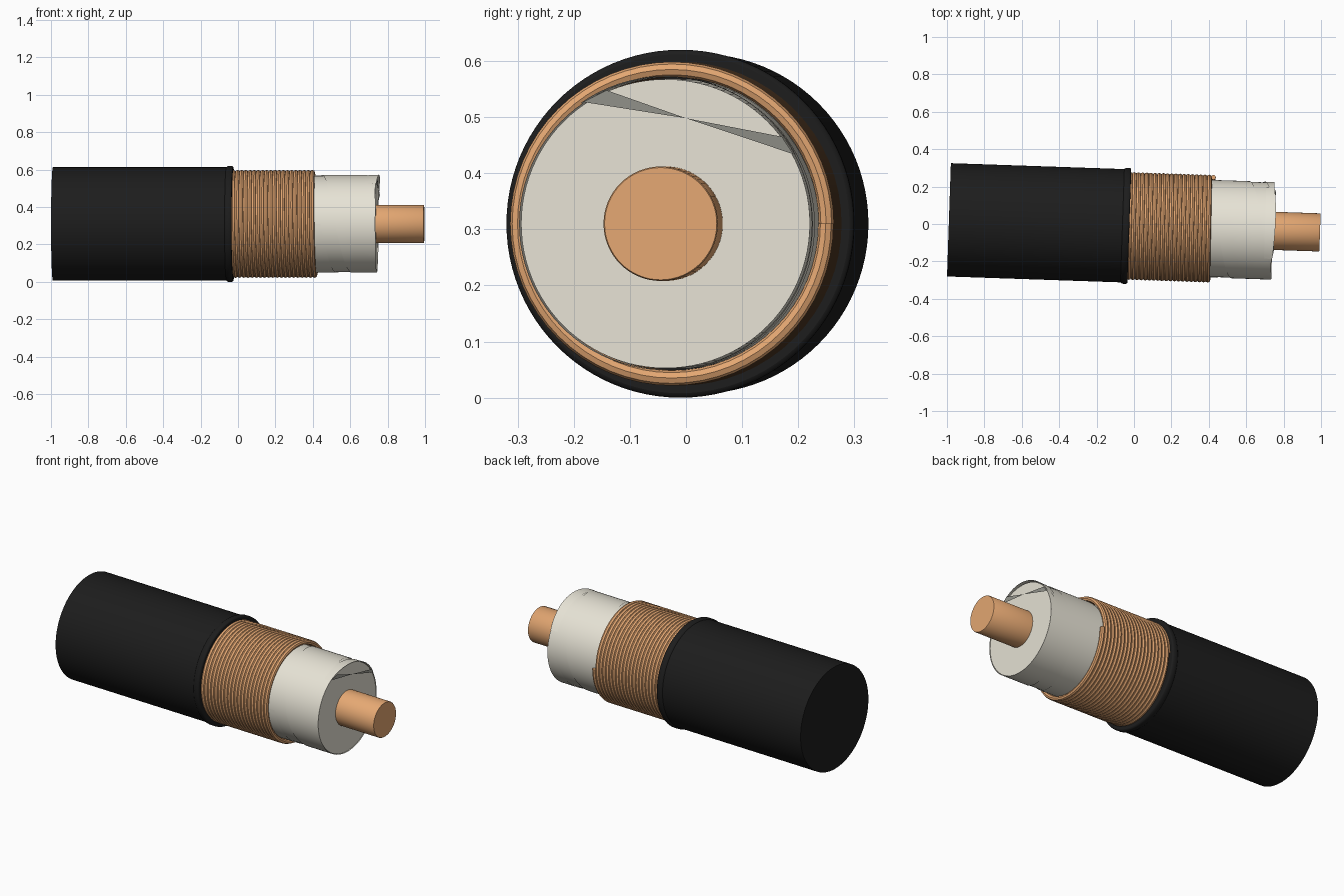
import bpy, math
from mathutils import Matrix

if "Cube" in bpy.data.objects:
    bpy.data.objects.remove(bpy.data.objects["Cube"])

# Shared placement: the cable axis runs along x, turned slightly about z
PLACE = Matrix.Translation((0, -0.0113, 0.31)) @ Matrix.Rotation(-0.034, 4, 'Z')


def material(name, rgb):
    m = bpy.data.materials.new(name)
    m.diffuse_color = (*rgb, 1)
    m.use_nodes = True
    m.node_tree.nodes["Principled BSDF"].inputs["Base Color"].default_value = m.diffuse_color
    return m


RUBBER = material("black_rubber", (0.012, 0.012, 0.012))
COPPER = material("copper", (0.78, 0.39, 0.17))
CREAM = material("cream_plastic", (0.80, 0.77, 0.67))
GREY = material("tape_end_grey", (0.36, 0.36, 0.32))


def make(name, verts, faces, mat, smooth=True):
    me = bpy.data.meshes.new(name)
    me.from_pydata(verts, [], faces)
    me.transform(PLACE)
    me.materials.append(mat)
    ob = bpy.data.objects.new(name, me)
    bpy.context.collection.objects.link(ob)
    if smooth:
        bpy.ops.object.select_all(action='DESELECT')
        ob.select_set(True)
        bpy.context.view_layer.objects.active = ob
        bpy.ops.object.shade_smooth_by_angle(angle=math.radians(40))
    return ob


def grid_faces(rows, cols, wrap):
    """Quads joining consecutive rows of points."""
    return [(i * cols + j, i * cols + (j + 1) % cols,
             (i + 1) * cols + (j + 1) % cols, (i + 1) * cols + j)
            for i in range(rows - 1) for j in range(cols if wrap else cols - 1)]


def lathe(name, profile, mat, n=96):
    """Solid of revolution about x from (x, radius) points, with flat caps."""
    verts = [(x, r * math.cos(2 * math.pi * j / n), r * math.sin(2 * math.pi * j / n))
             for x, r in profile for j in range(n)]
    faces = grid_faces(len(profile), n, True)
    last = (len(profile) - 1) * n
    faces = [f[::-1] for f in faces]
    faces += [tuple(reversed(range(n))), tuple(range(last, last + n))]
    return make(name, verts, faces, mat)


# Outer jacket with a raised lip at the stripped edge
lathe("jacket", [(-0.99, 0.303), (-0.062, 0.303), (-0.058, 0.307), (-0.053, 0.31),
                 (-0.032, 0.31), (-0.027, 0.307), (-0.025, 0.302)], RUBBER)

# Inner insulation and the conductor
lathe("insulation", [(-0.1, 0.2575), (0.74, 0.2575)], CREAM)
lathe("conductor", [(0.7, 0.102), (0.992, 0.102), (0.995, 0.1)], COPPER, 64)

# Copper shield: tightly wound round wire
turns, steps, sides = 20, 64, 8
R, wire, x0, x1 = 0.275, 0.0135, -0.03, 0.415
verts = []
total = turns * steps
for i in range(total + 1):
    a = 2 * math.pi * i / steps
    x = x0 + (x1 - x0) * i / total
    for k in range(sides):
        b = 2 * math.pi * k / sides
        r = R + wire * math.cos(b)
        verts.append((x + wire * math.sin(b), r * math.cos(a), r * math.sin(a)))
faces = grid_faces(total + 1, sides, True)
faces += [tuple(reversed(range(sides))), tuple(range(total * sides, (total + 1) * sides))]
make("shield_winding", verts, faces, COPPER)

# Helical tape around the insulation, leaving a narrow gap between turns
pitch, gap, r = 0.32, 0.08, 0.261
verts = []
rows = range(-180, 481, 4)
for deg in rows:
    a = math.radians(deg)
    start = 0.61 + pitch * (deg - 270) / 360
    for k in range(5):
        x = start + (pitch - gap) * k / 4
        x = min(max(x, 0.38), 0.743)
        verts.append((x, r * math.cos(a), r * math.sin(a)))
faces = [f for f in grid_faces(len(rows), 5, False)
         if max(verts[i][0] for i in f) - min(verts[i][0] for i in f) > 1e-4]
make("insulation_tape", verts, faces, CREAM)

# Loose twisted tape end crossing the insulation face
pts = [(0.744, -0.147, 0.217), (0.752, -0.105, 0.238), (0.75, 0.037, 0.188),
       (0.752, 0.208, 0.155), (0.744, 0.228, 0.124)]
make("tape_end", pts, [(0, 2, 1), (2, 4, 3)], GREY, smooth=False)
# Raised curl of tape above the twisted end
verts = []
for j in range(25):
    a = math.radians(28 + 97 * j / 24)
    lift = 0.012 * math.sin(math.pi * j / 24)
    verts += [(0.70, 0.261 * math.cos(a), 0.261 * math.sin(a)),
              (0.744 + lift, 0.263 * math.cos(a), 0.263 * math.sin(a))]
make("tape_curl", verts, grid_faces(25, 2, False), CREAM)
